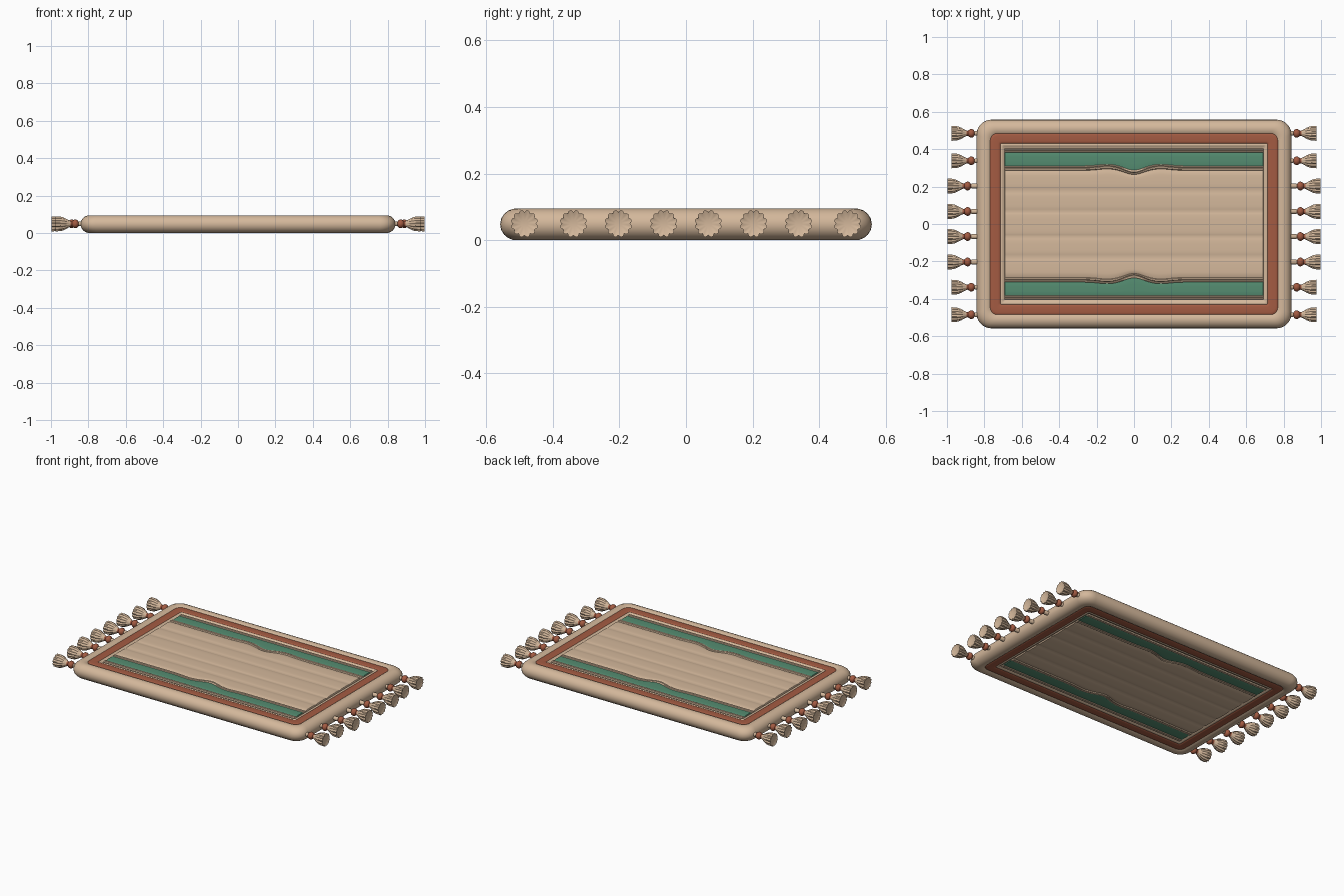
import bpy
import bmesh
from math import pi, sin, cos, exp, radians

cube = bpy.data.objects.get("Cube")
if cube:
    bpy.data.objects.remove(cube, do_unlink=True)

MID = 0.0475  # height of the rug's middle plane
HALF_X, HALF_Y = 0.842, 0.558


def make_material(name, rgb):
    mat = bpy.data.materials.new(name)
    mat.use_nodes = True
    mat.diffuse_color = (*rgb, 1)
    bsdf = next(n for n in mat.node_tree.nodes if n.type == 'BSDF_PRINCIPLED')
    bsdf.inputs["Base Color"].default_value = (*rgb, 1)
    bsdf.inputs["Roughness"].default_value = 0.9
    return mat


TAN, RED, GREEN = range(3)
MATERIALS = [make_material("woven tan", (0.66, 0.48, 0.33)),
             make_material("brick red", (0.37, 0.105, 0.055)),
             make_material("soft green", (0.09, 0.265, 0.165))]


def finish(name, bm, angle=35):
    bmesh.ops.recalc_face_normals(bm, faces=bm.faces)
    mesh = bpy.data.meshes.new(name)
    bm.to_mesh(mesh)
    bm.free()
    for mat in MATERIALS:
        mesh.materials.append(mat)
    obj = bpy.data.objects.new(name, mesh)
    bpy.context.collection.objects.link(obj)
    bpy.ops.object.select_all(action='DESELECT')
    obj.select_set(True)
    bpy.context.view_layer.objects.active = obj
    bpy.ops.object.shade_smooth_by_angle(angle=radians(angle))
    return obj


def loft(bm, rows, mats, closed):
    """Join rows of points with quads, one material per strip."""
    rings = [[bm.verts.new(p) for p in row] for row in rows]
    for a, b, mat in zip(rings, rings[1:], mats):
        n = len(a)
        for i in range(n if closed else n - 1):
            j = (i + 1) % n
            bm.faces.new((a[i], a[j], b[j], b[i])).material_index = mat
    return rings


def rounded_loop(inset, z):
    """Rounded rectangle at a given inset from the rug's outline."""
    r = max(0.08 - inset * 0.55, 0.008)
    points = []
    for k, (sx, sy) in enumerate([(1, 1), (-1, 1), (-1, -1), (1, -1)]):
        for s in range(8):
            a = (k + s / 7) * pi / 2
            points.append((sx * (HALF_X - inset - r) + r * cos(a),
                           sy * (HALF_Y - inset - r) + r * sin(a), z))
    return points


# Padded border: tan roll, red band and thin tan piping on both faces
profile = [(0, 0, TAN), (0.003, 0.017, TAN), (0.012, 0.031, TAN), (0.024, 0.041, TAN),
           (0.038, 0.0465, TAN), (0.05, 0.0475, TAN), (0.064, 0.0455, TAN),
           (0.073, 0.040, RED), (0.078, 0.043, RED), (0.086, 0.044, RED),
           (0.115, 0.044, RED), (0.122, 0.043, RED), (0.127, 0.039, TAN),
           (0.132, 0.042, TAN), (0.139, 0.042, TAN), (0.144, 0.036, TAN),
           (0.16, 0.034, TAN)]
full = [(i, -h, m) for i, h, m in reversed(profile)] + profile[1:]
strip_mats = [m for _, _, m in profile[:-1]]
bm = bmesh.new()
rings = loft(bm, [rounded_loop(i, MID + h) for i, h, _ in full],
             strip_mats[::-1] + strip_mats, True)
bm.faces.new(rings[0])
bm.faces.new(rings[-1])
finish("padded_border", bm, 50)


# Field of quilted rows, with a wavy ridge beside each green stripe
def pillow(y0, y1, base, rise, mat, steps=8):
    return [(y0 + (y1 - y0) * k / steps,
             base + rise * (1 - abs(2 * k / steps - 1) ** 4), mat)
            for k in range(steps)]


half_rows = (pillow(0, 0.065, 0.0395, 0.0035, TAN)
             + pillow(0.065, 0.177, 0.0385, 0.0045, TAN)
             + pillow(0.177, 0.286, 0.0385, 0.0045, TAN)
             + pillow(0.286, 0.300, 0.037, 0.006, TAN, 4)
             + pillow(0.300, 0.311, 0.037, 0.005, TAN, 4)
             + pillow(0.311, 0.383, 0.0385, 0.002, GREEN, 6)
             + pillow(0.383, 0.394, 0.0375, 0.005, TAN, 4)
             + pillow(0.394, 0.405, 0.0375, 0.005, TAN, 4)
             + [(0.405, 0.034, TAN)])
# The centre row is one pillow spanning both halves
half_rows[:8] = [(0.065 * k / 8, 0.0395 + 0.0035 * (1 - (k / 8) ** 4), TAN)
                 for k in range(8)]


def wave(x, y):
    """Sideways shift of a row, strongest at the ridge."""
    weight = max(0, 1 - abs(y - 0.30) / 0.075)
    dip = -0.027 * exp(-(x / 0.065) ** 2)
    shoulder = 0.010 * exp(-((abs(x) - 0.14) / 0.07) ** 2)
    return weight * (dip + shoulder)


COLUMNS = 96
FIELD_X = 0.69
for face, name in [(1, "quilted_field_top"), (-1, "quilted_field_underside")]:
    bm = bmesh.new()
    for side in (1, -1):
        rows = []
        for y, h, _ in half_rows:
            row = []
            for c in range(COLUMNS + 1):
                x = FIELD_X * (2 * c / COLUMNS - 1)
                row.append((x, side * (y + wave(x, y)), MID + face * h))
            # Turned-down hem at both ends
            low = MID + face * 0.033
            row = [(-FIELD_X - 0.004, row[0][1], low)] + row + [(FIELD_X + 0.004, row[-1][1], low)]
            rows.append(row)
        loft(bm, rows, [m for _, _, m in half_rows[:-1]], False)
    bmesh.ops.remove_doubles(bm, verts=bm.verts, dist=0.00001)
    obj = finish(name, bm, 40)
    # Make sure the sheet faces outward
    if sum(p.normal.z * p.area for p in obj.data.polygons) * face < 0:
        obj.data.flip_normals()

# Tassels: cord, red bead, then a fluted skirt with a scalloped hem
TASSEL = [(0.825, 0.013, 0, TAN), (0.850, 0.013, 0, TAN), (0.855, 0.010, 0, RED),
          (0.860, 0.018, 0, RED), (0.868, 0.023, 0, RED), (0.877, 0.023, 0, RED),
          (0.885, 0.018, 0, RED), (0.890, 0.013, 0, RED), (0.899, 0.015, 0, TAN),
          (0.908, 0.019, 0.05, TAN), (0.925, 0.028, 0.07, TAN), (0.942, 0.035, 0.08, TAN),
          (0.960, 0.038, 0.08, TAN), (0.980, 0.038, 0.09, TAN), (0.976, 0.028, 0.05, TAN),
          (0.973, 0.012, 0, TAN)]
SEGMENTS = 48
FLUTES = 12


def tassel(name, side, y, shift):
    rows = []
    for x, r, flute, _ in TASSEL:
        row = []
        for s in range(SEGMENTS):
            a = 2 * pi * s / SEGMENTS
            rr = r * (1 + flute * (2 * abs(sin(a * FLUTES / 2)) - 1))
            row.append((side * (x + (shift if x > 0.83 else 0)),
                        y + rr * cos(a), MID + 0.002 + rr * sin(a)))
        rows.append(row)
    bm = bmesh.new()
    rings = loft(bm, rows, [m for *_, m in TASSEL[:-1]], True)
    bm.faces.new(rings[0])
    bm.faces.new(rings[-1])
    finish(name, bm, 40)


for side, word in [(1, "left"), (-1, "right")]:
    for k, (y, shift) in enumerate([(0.067, 0.02), (0.203, 0.02), (0.338, 0), (0.485, 0)]):
        # End tassels sit a little closer to the rug
        tassel(f"{word}_tassel_back_{k + 1}", side, y, shift - 0.003)
        tassel(f"{word}_tassel_front_{k + 1}", side, -y, shift - 0.003)
